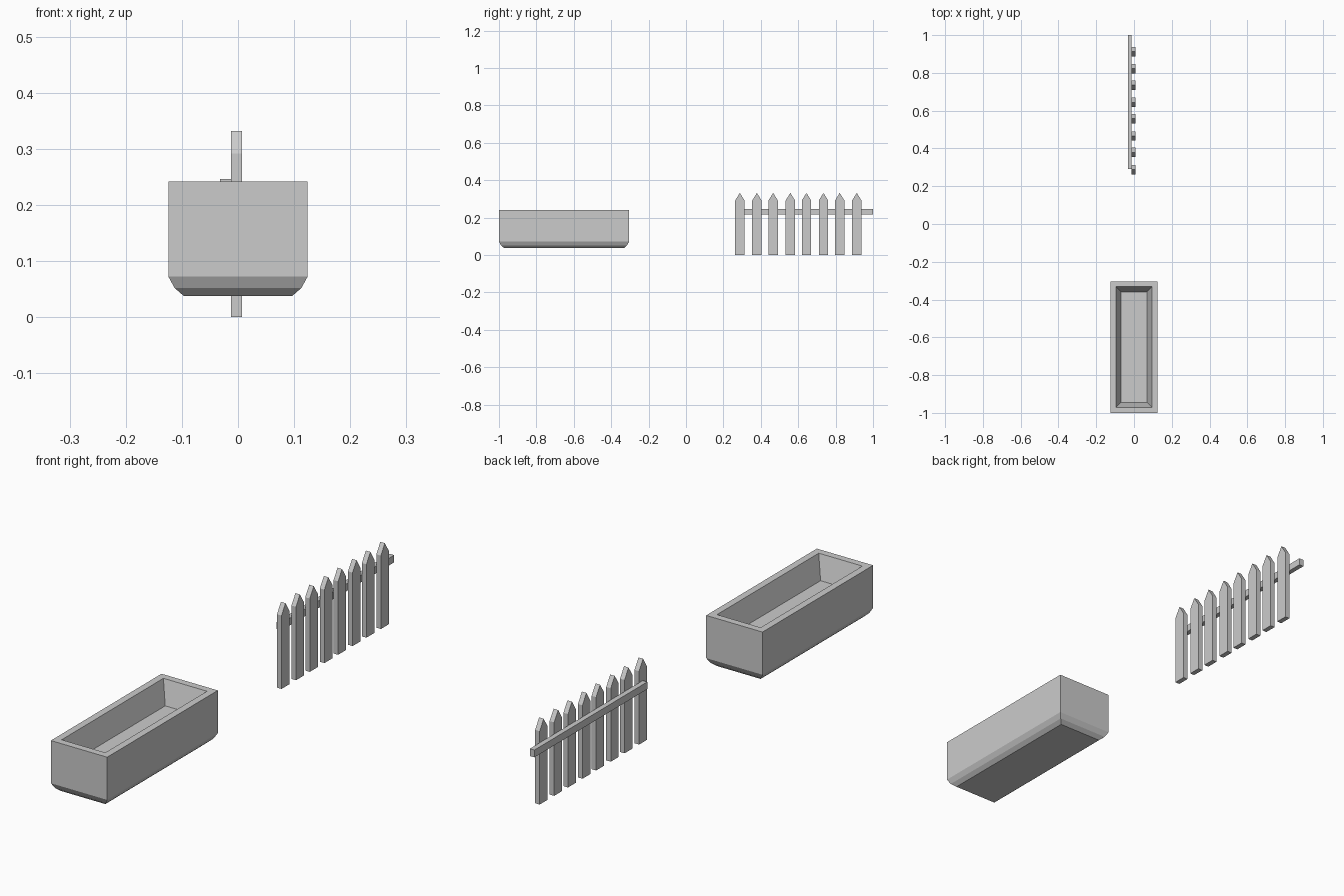
import bpy, bmesh

if "Cube" in bpy.data.objects:
    bpy.data.objects.remove(bpy.data.objects["Cube"])


def new_object(name, bm):
    bmesh.ops.recalc_face_normals(bm, faces=bm.faces)
    mesh = bpy.data.meshes.new(name)
    bm.to_mesh(mesh)
    bm.free()
    obj = bpy.data.objects.new(name, mesh)
    bpy.context.collection.objects.link(obj)
    return obj


def prism(name, outline, x0, x1):
    # Extrude a (y, z) outline along x
    bm = bmesh.new()
    face = bm.faces.new([bm.verts.new((x0, y, z)) for y, z in outline])
    ext = bmesh.ops.extrude_face_region(bm, geom=[face])
    verts = [v for v in ext["geom"] if isinstance(v, bmesh.types.BMVert)]
    bmesh.ops.translate(bm, verts=verts, vec=(x1 - x0, 0, 0))
    return new_object(name, bm)


def rect_loft(name, half_x, half_y, center_y, profile):
    # Stack rectangular rings given as (inset, z) and cap both ends
    bm = bmesh.new()
    rings = []
    for inset, z in profile:
        hx, hy = half_x - inset, half_y - inset
        rings.append([bm.verts.new((sx * hx, center_y + sy * hy, z))
                      for sx, sy in ((-1, -1), (1, -1), (1, 1), (-1, 1))])
    for a, b in zip(rings, rings[1:]):
        for i in range(4):
            j = (i + 1) % 4
            bm.faces.new((a[i], a[j], b[j], b[i]))
    bm.faces.new(rings[0])
    bm.faces.new(rings[-1])
    return new_object(name, bm)


# Planter trough: bevelled base, outer wall, rim, sloped cavity, floor
rect_loft("planter_trough", 0.124, 0.348, -0.652,
          [(0.027, 0.038), (0.011, 0.052), (0, 0.072), (0, 0.242),
           (0.028, 0.242), (0.055, 0.15)])

# Pointed fence pickets, slightly uneven spacing
for i, y in enumerate((0.288, 0.379, 0.466, 0.558, 0.644, 0.735, 0.822, 0.913)):
    w = 0.025
    prism(f"fence_picket_{i + 1}",
          [(y - w, 0), (y + w, 0), (y + w, 0.292), (y, 0.332), (y - w, 0.292)],
          -0.0125, 0.0075)

# Fence rail behind the pickets
prism("fence_rail", [(0.29, 0.217), (1.0, 0.217), (1.0, 0.246), (0.29, 0.246)],
      -0.0325, -0.0125)
